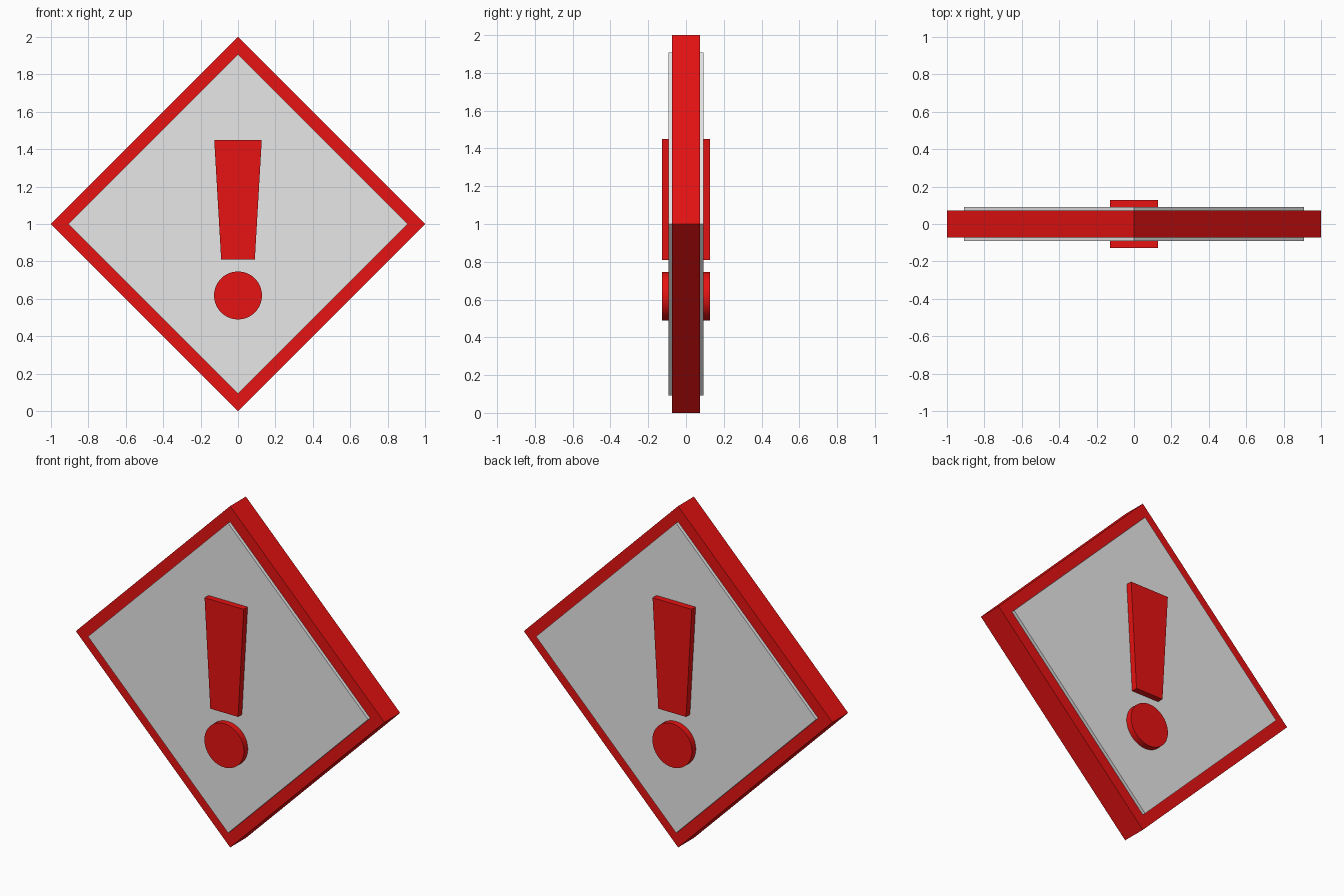
import bpy
import bmesh
from math import cos, sin, tau, radians

cube = bpy.data.objects.get("Cube")
if cube:
    bpy.data.objects.remove(cube, do_unlink=True)


def make_material(name, color):
    mat = bpy.data.materials.new(name)
    mat.use_nodes = True
    mat.diffuse_color = color
    mat.node_tree.nodes["Principled BSDF"].inputs["Base Color"].default_value = color
    return mat


def prism(name, outline, half_depth, mat, smooth=False):
    """Extrude an (x, z) outline evenly towards front and back."""
    bm = bmesh.new()
    face = bm.faces.new([bm.verts.new((x, -half_depth, z)) for x, z in outline])
    moved = bmesh.ops.extrude_face_region(bm, geom=[face], use_keep_orig=True)["geom"]
    verts = [v for v in moved if isinstance(v, bmesh.types.BMVert)]
    bmesh.ops.translate(bm, verts=verts, vec=(0, 2 * half_depth, 0))
    bmesh.ops.recalc_face_normals(bm, faces=bm.faces)
    mesh = bpy.data.meshes.new(name)
    bm.to_mesh(mesh)
    bm.free()
    mesh.materials.append(mat)
    obj = bpy.data.objects.new(name, mesh)
    bpy.context.collection.objects.link(obj)
    if smooth:
        bpy.ops.object.select_all(action='DESELECT')
        obj.select_set(True)
        bpy.context.view_layer.objects.active = obj
        bpy.ops.object.shade_smooth_by_angle(angle=radians(30))
    return obj


def ring(radius, z, sides):
    return [(radius * cos(tau * i / sides), z + radius * sin(tau * i / sides))
            for i in range(sides)]


red = make_material("sign red", (0.8, 0.006, 0.006, 1))
grey = make_material("panel light grey", (0.8, 0.8, 0.8, 1))

# Diamond plate and the raised panel showing on both faces
prism("diamond_border", ring(1.0, 1.0, 4), 0.073, red)
prism("diamond_panel", ring(0.908, 1.0, 4), 0.092, grey)

# Exclamation mark: tapered bar and round dot, raised on both faces
prism("mark_bar", [(-0.09, 0.81), (0.09, 0.81), (0.127, 1.45), (-0.127, 1.45)], 0.128, red)
prism("mark_dot", ring(0.128, 0.618, 64), 0.128, red, smooth=True)
